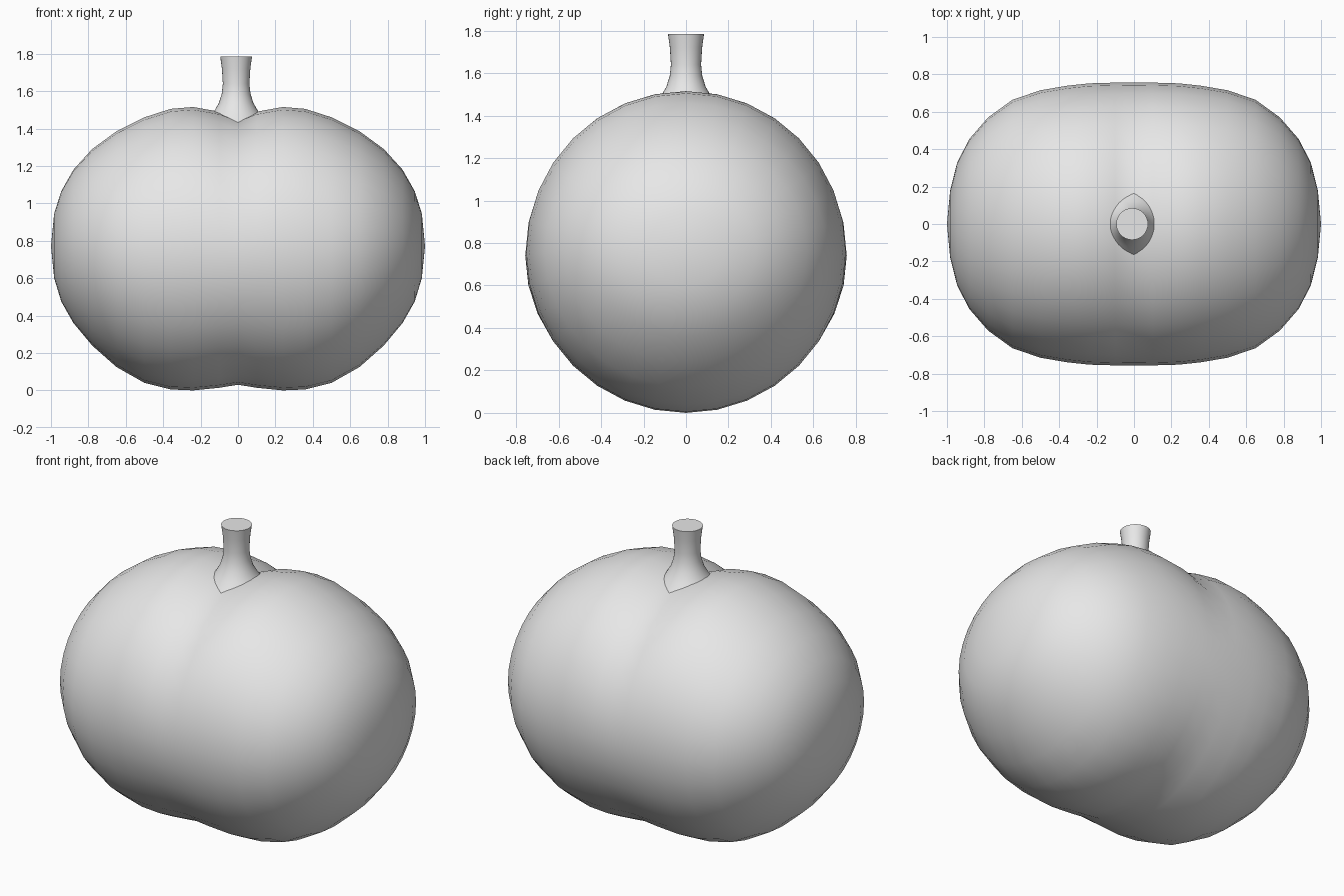
import bpy, bmesh, math

if "Cube" in bpy.data.objects:
    bpy.data.objects.remove(bpy.data.objects["Cube"], do_unlink=True)

grey = bpy.data.materials.new("light grey")
grey.use_nodes = True
colour = (0.8, 0.8, 0.8, 1)
grey.diffuse_color = colour
grey.node_tree.nodes["Principled BSDF"].inputs["Base Color"].default_value = colour


def finish(bm, name, angle):
    bmesh.ops.recalc_face_normals(bm, faces=bm.faces)
    mesh = bpy.data.meshes.new(name)
    bm.to_mesh(mesh)
    bm.free()
    mesh.materials.append(grey)
    obj = bpy.data.objects.new(name, mesh)
    bpy.context.collection.objects.link(obj)
    bpy.ops.object.select_all(action="DESELECT")
    obj.select_set(True)
    bpy.context.view_layer.objects.active = obj
    bpy.ops.object.shade_smooth_by_angle(angle=math.radians(angle))
    return obj


def loft(bm, rings):
    for a, b in zip(rings, rings[1:]):
        n = len(a)
        for i in range(n):
            j = (i + 1) % n
            bm.faces.new((a[i], a[j], b[j], b[i]))


def cap(bm, ring, tip):
    v = bm.verts.new(tip)
    for i in range(len(ring)):
        bm.faces.new((ring[i], ring[(i + 1) % len(ring)], v))


# Fruit body: upright elliptical sections along x (x, half depth, bottom, top)
half = [
    (0, .757, .03, 1.45), (.1, .756, .014, 1.49), (.24, .752, 0, 1.515),
    (.36, .739, .005, 1.505), (.5, .715, .04, 1.46), (.65, .664, .125, 1.385),
    (.78, .57, .24, 1.29), (.88, .455, .36, 1.18), (.945, .33, .475, 1.065),
    (.983, .18, .6, .945),
]
sections = [(-x, y, b, t) for x, y, b, t in reversed(half[1:])] + half
SIDES = 32
bm = bmesh.new()
rings = []
for x, depth, bottom, top in sections:
    mid, height = (top + bottom) / 2, (top - bottom) / 2
    turn = [math.tau * i / SIDES for i in range(SIDES)]
    rings.append([bm.verts.new((x, depth * math.cos(a), mid + height * math.sin(a)))
                  for a in turn])
loft(bm, rings)
cap(bm, rings[0], (-1, 0, .77))
cap(bm, rings[-1], (1, 0, .77))
finish(bm, "fruit_body", 60)

# Stem: turned profile flaring into the hollow (radius, height)
profile = [(.2, 1.39), (.16, 1.437), (.122, 1.485), (.093, 1.535), (.077, 1.585),
           (.071, 1.64), (.076, 1.72), (.085, 1.785)]
bm = bmesh.new()
rings = [[bm.verts.new((-.01 + r * math.cos(math.tau * i / SIDES),
                        r * math.sin(math.tau * i / SIDES), z)) for i in range(SIDES)]
         for r, z in profile]
loft(bm, rings)
bm.faces.new(rings[-1])
finish(bm, "stem", 40)
